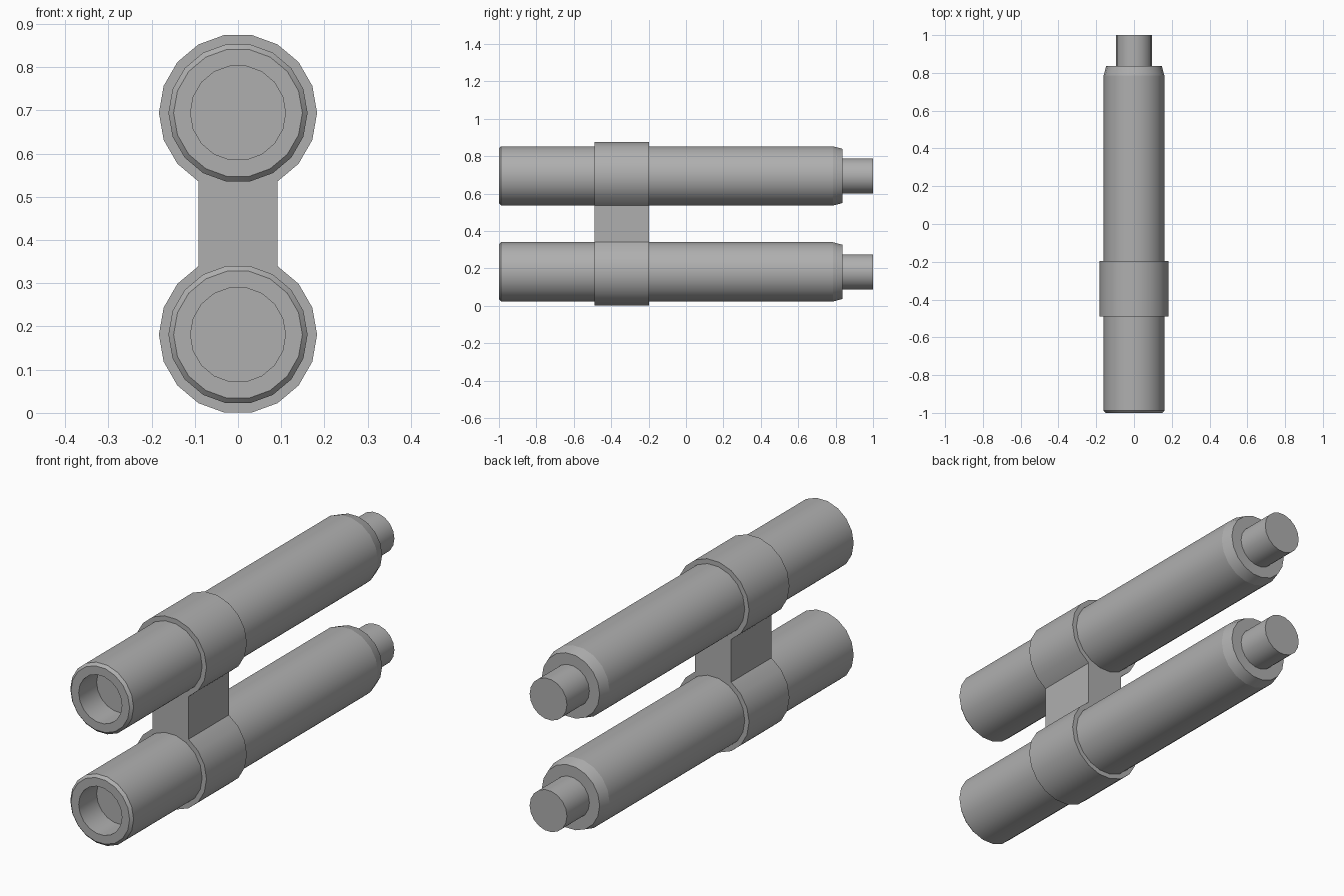
import bpy, bmesh, math

if "Cube" in bpy.data.objects:
    bpy.data.objects.remove(bpy.data.objects["Cube"])

SIDES = 18
LOW_Z, HIGH_Z = 0.181, 0.694

# Dark grey finish shared by every part
grey = bpy.data.materials.new("dark_grey")
grey.diffuse_color = (0.43, 0.43, 0.43, 1)
grey.use_nodes = True
grey.node_tree.nodes["Principled BSDF"].inputs["Base Color"].default_value = grey.diffuse_color


def finish(bm, name):
    bmesh.ops.recalc_face_normals(bm, faces=bm.faces[:])
    mesh = bpy.data.meshes.new(name)
    bm.to_mesh(mesh)
    bm.free()
    mesh.materials.append(grey)
    obj = bpy.data.objects.new(name, mesh)
    bpy.context.collection.objects.link(obj)
    bpy.ops.object.select_all(action='DESELECT')
    obj.select_set(True)
    bpy.context.view_layer.objects.active = obj
    bpy.ops.object.shade_smooth_by_angle(angle=math.radians(28))
    # Every rim around the axis stays crisp, including the shallow rear chamfer
    for e in mesh.edges:
        a, b = (mesh.vertices[i].co for i in e.vertices)
        if abs(a.y - b.y) < 1e-5:
            e.use_edge_sharp = True
    return obj


def ring_point(r, k, z):
    a = math.tau * k / SIDES
    return r * math.cos(a), z + r * math.sin(a)


def lathe(name, profile, z):
    """Closed solid turned around the y axis from (radius, y) points."""
    bm = bmesh.new()
    rings = []
    for r, y in profile:
        pts = [ring_point(r, k, z) for k in range(SIDES)]
        rings.append([bm.verts.new((px, y, pz)) for px, pz in pts])
    for a, b in zip(rings, rings[1:]):
        for k in range(SIDES):
            n = (k + 1) % SIDES
            bm.faces.new((a[k], a[n], b[n], b[k]))
    bm.faces.new(rings[0])
    bm.faces.new(rings[-1])
    return finish(bm, name)


# Barrels: recessed muzzle, chamfered rims and a narrow rear stub
barrel = [(0.11, -0.87), (0.11, -1.0), (0.149, -1.0), (0.161, -0.988),
          (0.161, 0.785), (0.147, 0.837), (0.095, 0.837), (0.095, 1.0)]
for label, z in (("lower", LOW_Z), ("upper", HIGH_Z)):
    lathe(label + "_barrel", barrel, z)

# Bracket: two collars joined by a straight web, extruded along y
R = 0.183
outline = [ring_point(R, k, HIGH_Z) for k in range(-3, 13)]
outline += [ring_point(R, k, LOW_Z) for k in range(6, 22)]
bm = bmesh.new()
face = bm.faces.new([bm.verts.new((x, -0.49, z)) for x, z in outline])
ext = bmesh.ops.extrude_face_region(bm, geom=[face], use_keep_orig=True)
bmesh.ops.translate(bm, vec=(0, 0.293, 0),
                    verts=[v for v in ext["geom"] if isinstance(v, bmesh.types.BMVert)])
finish(bm, "bracket")
